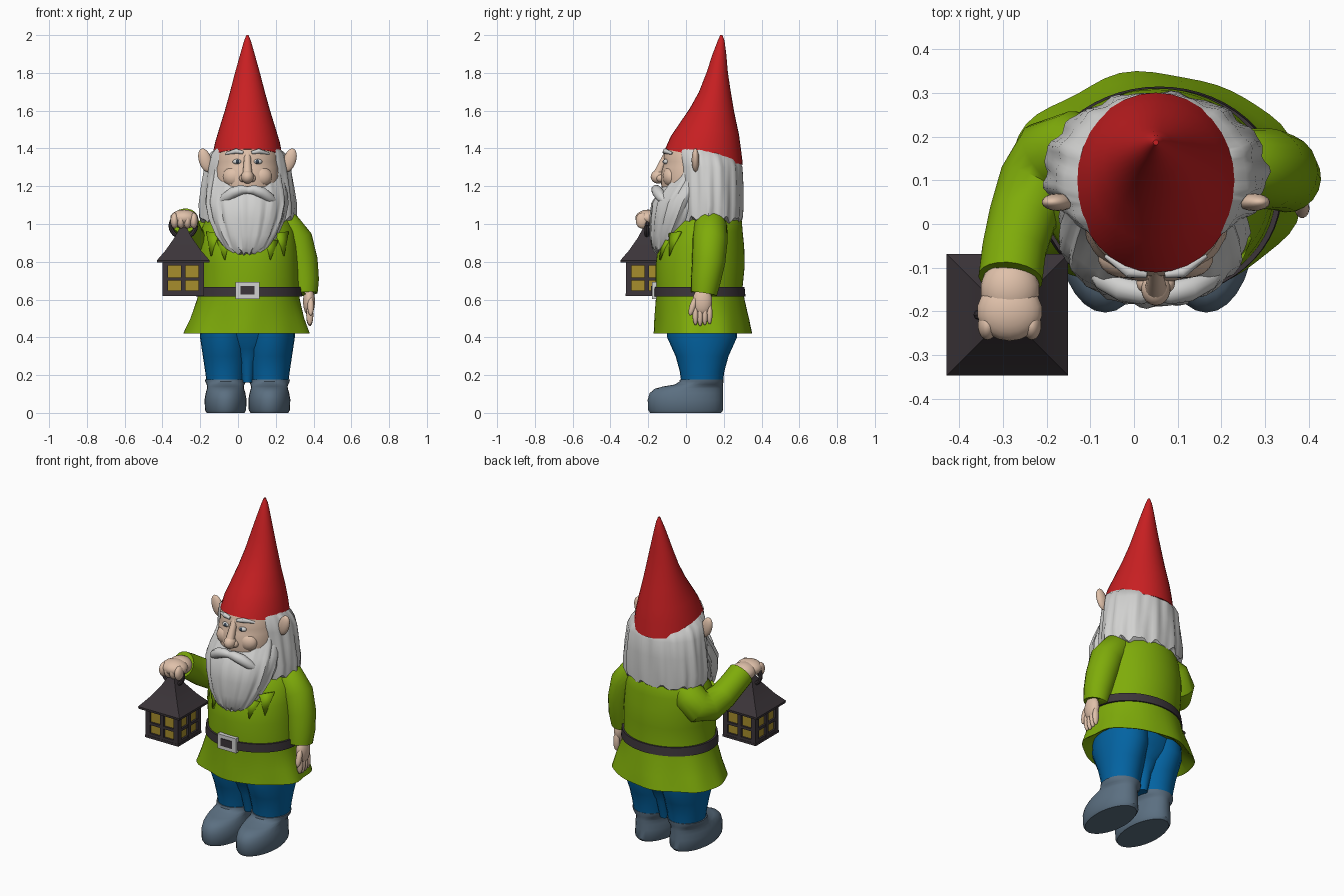
import bpy, bmesh, math
from mathutils import Vector, Matrix

CX = 0.05  # body centre line


def mat(name, r, g, b):
    m = bpy.data.materials.new(name)
    m.diffuse_color = (r, g, b, 1)
    return m


RED = mat("hat red", 0.58, 0.014, 0.016)
GREEN = mat("tunic green", 0.21, 0.41, 0.003)
BLUE = mat("trouser blue", 0.001, 0.125, 0.36)
SLATE = mat("boot slate", 0.105, 0.16, 0.22)
WHITE = mat("hair white", 0.64, 0.64, 0.63)
SKIN = mat("skin", 0.74, 0.53, 0.40)
DARK = mat("dark metal", 0.045, 0.036, 0.042)
GLOW = mat("window yellow", 0.39, 0.27, 0.025)
EYE = mat("eye blue", 0.04, 0.06, 0.09)


def finish(name, bm, material, angle=40):
    bmesh.ops.recalc_face_normals(bm, faces=bm.faces)
    me = bpy.data.meshes.new(name)
    bm.to_mesh(me)
    bm.free()
    me.materials.append(material)
    me.shade_smooth()
    me.set_sharp_from_angle(angle=math.radians(angle))
    ob = bpy.data.objects.new(name, me)
    bpy.context.collection.objects.link(ob)
    return ob


def skin_rings(bm, rings):
    vs = [[bm.verts.new(p) for p in r] for r in rings]
    n = len(vs[0])
    for a, b in zip(vs, vs[1:]):
        for i in range(n):
            j = (i + 1) % n
            bm.faces.new((a[i], a[j], b[j], b[i]))
    bm.faces.new(vs[0])
    bm.faces.new(vs[-1])


def loft(name, rings, material, seg=32, k=(9, 14), phase=0.0, angle=40):
    """Stack of ellipses: cx, cy, z, rx, ry, tilt, radial ripple, height ripple"""
    out = []
    for ring in rings:
        cx, cy, z, rx, ry, tilt, amp, zamp = (tuple(ring) + (0, 0, 0))[:8]
        pts = []
        for i in range(seg):
            a = 2 * math.pi * i / seg + phase
            w = math.cos(k[0] * a + 6 * z) * 0.6 + math.sin(k[1] * a - 5 * z) * 0.4
            f = 1 + amp * w
            dy = ry * f * math.sin(a)
            pts.append((cx + rx * f * math.cos(a), cy + dy, z + tilt * dy + zamp * w))
        out.append(pts)
    bm = bmesh.new()
    skin_rings(bm, out)
    return finish(name, bm, material, angle)


def tube(name, pts, material, seg=14, flat=1.0):
    """Swept tube without twist; pts are x, y, z, radius"""
    ps = [Vector(p[:3]) for p in pts]
    rings, last, q = [], None, None
    for i, p in enumerate(ps):
        t = (ps[min(i + 1, len(ps) - 1)] - ps[max(i - 1, 0)]).normalized()
        q = t.to_track_quat('Z', 'Y') if q is None else last.rotation_difference(t) @ q
        last = t
        r = pts[i][3]
        rings.append([p + q @ Vector((r * flat * math.cos(2 * math.pi * j / seg),
                                      r * math.sin(2 * math.pi * j / seg), 0)) for j in range(seg)])
    bm = bmesh.new()
    skin_rings(bm, rings)
    return finish(name, bm, material)


def ball(name, c, s, material, rot=0.0, axis='Y'):
    bm = bmesh.new()
    m = Matrix.Translation(c) @ Matrix.Rotation(rot, 4, axis) @ Matrix.Diagonal((*s, 1))
    bmesh.ops.create_uvsphere(bm, u_segments=18, v_segments=12, radius=1, matrix=m)
    return finish(name, bm, material)


def boxes(name, items, material):
    """items: centre, size, base transform"""
    bm = bmesh.new()
    for c, s, base in items:
        bmesh.ops.create_cube(bm, size=1, matrix=base @ Matrix.Translation(c) @ Matrix.Diagonal((*s, 1)))
    return finish(name, bm, material)


I4 = Matrix.Identity(4)

# Pointed hat, leaning back
loft("hat", [(.05, .095, 1.355, .172, .19, -.2), (.05, .095, 1.355, .186, .206, -.2),
             (.05, .105, 1.43, .172, .186, -.18), (.05, .12, 1.5, .151, .16, -.15),
             (.05, .138, 1.6, .120, .118, -.1), (.05, .153, 1.7, .092, .084),
             (.05, .165, 1.8, .066, .057), (.05, .177, 1.9, .038, .036),
             (.05, .186, 1.97, .018, .018), (.05, .187, 2.0, .006, .006)], RED)

# Hair, beard and moustache
loft("hair", [(CX, .12, 1.0, .20, .15, 0, .03, .015), (CX, .12, 1.025, .252, .178, 0, .04, .02),
              (CX, .12, 1.10, .256, .182, 0, .035), (CX, .118, 1.2, .243, .183, 0, .035),
              (CX, .115, 1.3, .228, .183, 0, .03), (CX, .105, 1.36, .208, .185, -.2, .025),
              (CX, .10, 1.40, .165, .17, -.2)], WHITE, seg=96, k=(13, 23))
loft("beard", [(.045, -.12, .845, .07, .04, 0, .1, .012), (.045, -.105, .872, .118, .075, 0, .06, .014),
               (.045, -.085, .94, .16, .105, 0, .05), (.045, -.05, 1.03, .20, .14, 0, .04),
               (.045, -.02, 1.11, .217, .16, 0, .035), (.045, .01, 1.17, .212, .155, 0, .03),
               (.045, .04, 1.23, .20, .14, 0, .03), (.045, .05, 1.29, .19, .11, 0, .03)],
     WHITE, seg=80, k=(15, 26))
for s, side in ((-1, "left"), (1, "right")):
    tube(side + "_moustache", [(CX + s * x, y, z, r) for x, y, z, r in
         ((-.01, -.155, 1.178, .016), (.03, -.158, 1.182, .026), (.075, -.148, 1.167, .030),
          (.12, -.126, 1.135, .026), (.155, -.10, 1.105, .008))], WHITE)

# Face
loft("face", [(CX, .03, 1.08, .13, .13), (CX, .03, 1.18, .166, .158), (CX, .03, 1.25, .172, .166),
              (CX, .03, 1.30, .168, .154), (CX, .03, 1.33, .163, .145), (CX, .03, 1.37, .160, .15),
              (CX, .04, 1.42, .14, .13)], SKIN)
tube("nose_bridge", [(CX, -.10, 1.37, .018), (CX, -.125, 1.32, .02), (CX, -.15, 1.26, .026)], SKIN)
ball("nose", (CX, -.147, 1.25), (.034, .04, .036), SKIN)
for s, side in ((-1, "left"), (1, "right")):
    ball(side + "_nostril", (CX + s * .026, -.135, 1.242), (.018, .022, .02), SKIN)
    ball(side + "_cheek", (CX + s * .07, -.078, 1.25), (.062, .046, .055), SKIN)
    ball(side + "_eye", (CX + s * .055, -.105, 1.33), (.024, .016, .014), WHITE)
    ball(side + "_iris", (CX + s * .053, -.114, 1.33), (.011, .01, .011), EYE)
    tube(side + "_eyebrow", [(CX + s * x, y, z, r) for x, y, z, r in
         ((.022, -.116, 1.378, .008), (.06, -.11, 1.386, .014), (.115, -.072, 1.372, .006))], WHITE, seg=10)
    ball(side + "_ear", (CX + s * .224, .05, 1.338), (.034, .02, .064), SKIN, s * .3)

# Tunic with flared, wavy hem
loft("tunic", [(.045, .09, .47, .27, .19), (.045, .09, .425, .325, .242, 0, .03),
               (.045, .09, .42, .337, .255, 0, .035), (.05, .085, .50, .305, .246, 0, .03),
               (.055, .075, .60, .272, .235), (.06, .07, .67, .264, .23), (.055, .075, .78, .265, .236),
               (.05, .08, .88, .262, .228), (.05, .095, .96, .25, .205), (.05, .11, 1.02, .22, .185),
               (.05, .12, 1.07, .16, .15)], GREEN, seg=56, k=(6, 9))
loft("belt", [(.058, .072, .617, .26, .22), (.058, .072, .617, .281, .243),
              (.06, .07, .667, .276, .240), (.06, .07, .667, .255, .22)], DARK, seg=56)
boxes("buckle", [((CX, -.168, .648), (.125, .026, .088), I4)], WHITE)
boxes("buckle_centre", [((CX, -.181, .648), (.075, .008, .045), I4)], DARK)

# Pointed collar flaps lying on the chest
for s, side in ((-1, "left"), (1, "right")):
    for n, tri in enumerate((((.09, .92), (.16, .91), (.12, .81)), ((.15, .95), (.215, .96), (.19, .83)))):
        bm = bmesh.new()
        vs = []
        for x, z in tri:
            h = z - .78
            y = .072 + .1 * h - (.240 - .15 * h) * math.sqrt(1 - (x / (.268 - .06 * h)) ** 2)
            vs.append(bm.verts.new((CX + s * x, y, z)))
        bm.faces.new(vs)
        flap = finish(f"{side}_collar_flap_{n + 1}", bm, GREEN)
        mod = flap.modifiers.new("thickness", 'SOLIDIFY')
        mod.thickness, mod.offset = .016, 0

# Lowered arm and hand
tube("lowered_sleeve", [(.16, .13, 1.02, .07), (.25, .13, .985, .088), (.305, .127, .91, .093),
                        (.335, .12, .80, .088), (.350, .105, .70, .079), (.353, .095, .63, .069),
                        (.355, .095, .634, .04)], GREEN, seg=20)
ball("lowered_palm", (.376, .087, .59), (.032, .052, .075), SKIN)
for n in range(4):
    y = .05 + n * .025
    ball(f"lowered_finger_{n + 1}", (.38, y, .515 + .005 * abs(n - 1)), (.019, .0155, .056), SKIN)
ball("lowered_thumb", (.385, .036, .565), (.017, .017, .052), SKIN, -.3, 'X')

# Raised arm and fist
tube("raised_sleeve", [(-.07, .15, 1.0, .075), (-.14, .165, .95, .094), (-.185, .15, .90, .096),
                       (-.225, .09, .89, .088), (-.257, .01, .93, .078), (-.275, -.06, .98, .074),
                       (-.283, -.125, 1.018, .074), (-.283, -.122, 1.016, .045)], GREEN, seg=20)
ball("raised_wrist", (-.284, -.15, 1.025), (.068, .07, .05), SKIN)
ball("raised_fist", (-.285, -.20, 1.032), (.075, .068, .044), SKIN)
for n in range(4):
    ball(f"raised_finger_{n + 1}", (-.336 + n * .034, -.232, 1.018), (.022, .034, .042), SKIN)

# Lantern: glowing core, frame bars on four sides, roof and handle
LX, LY = -.29, -.208
boxes("lantern_panes", [((LX, LY, .71), (.196, .196, .17), I4)], GLOW)
bars = [((LX, LY, .626), (.222, .222, .014), I4)]
for q in range(4):
    base = Matrix.Translation((LX, LY, 0)) @ Matrix.Rotation(q * math.pi / 2, 4, 'Z')
    bars += [((x, -.1, .715), (w, .02, .18), base) for x, w in ((-.095, .03), (0, .024), (.095, .03))]
    bars += [((0, -.1, z), (.21, .018, h), base) for z, h in ((.64, .018), (.708, .016), (.793, .024))]
boxes("lantern_frame", bars, DARK)
R2 = math.sqrt(2)
loft("lantern_roof", [(LX, LY, z, r * R2, r * R2) for z, r in
     ((.80, .10), (.795, .138), (.808, .139), (.86, .094), (.93, .045), (.975, .022), (.982, .012))],
     DARK, seg=4, phase=math.pi / 4, angle=25)
arc = [2 * math.pi * i / 24 for i in range(25)]
tube("lantern_handle", [(LX + .066 * math.cos(a), LY, .99 + .06 * math.sin(a), .012) for a in arc], DARK, seg=8)

# Trousers and boots
loft("trouser_seat", [(CX, .085, .16, .04, .075), (CX, .085, .27, .06, .1), (CX, .085, .34, .12, .125),
                      (CX, .085, .40, .235, .165), (CX, .085, .47, .25, .18)], BLUE)
for s, side in ((-1, "left"), (1, "right")):
    x = CX + s * .116
    loft(side + "_trouser_leg", [(x, .085, .16, .1, .11), (x, .085, .22, .108, .118),
                                 (x, .085, .30, .12, .14),
                                 (x + s * .004, .085, .40, .131, .185), (x, .085, .47, .133, .185)], BLUE, seg=24)
    loft(side + "_boot", [(x, (a + b) / 2, z, r, (b - a) / 2) for z, a, b, r in
         ((0, -.19, .185, .1), (.015, -.2, .197, .109), (.07, -.203, .195, .111), (.105, -.192, .195, .105),
          (.128, -.165, .195, .098), (.14, -.12, .195, .097), (.15, -.06, .196, .1),
          (.165, -.035, .198, .107), (.178, -.032, .199, .109), (.178, -.02, .19, .09))], SLATE, seg=28)
